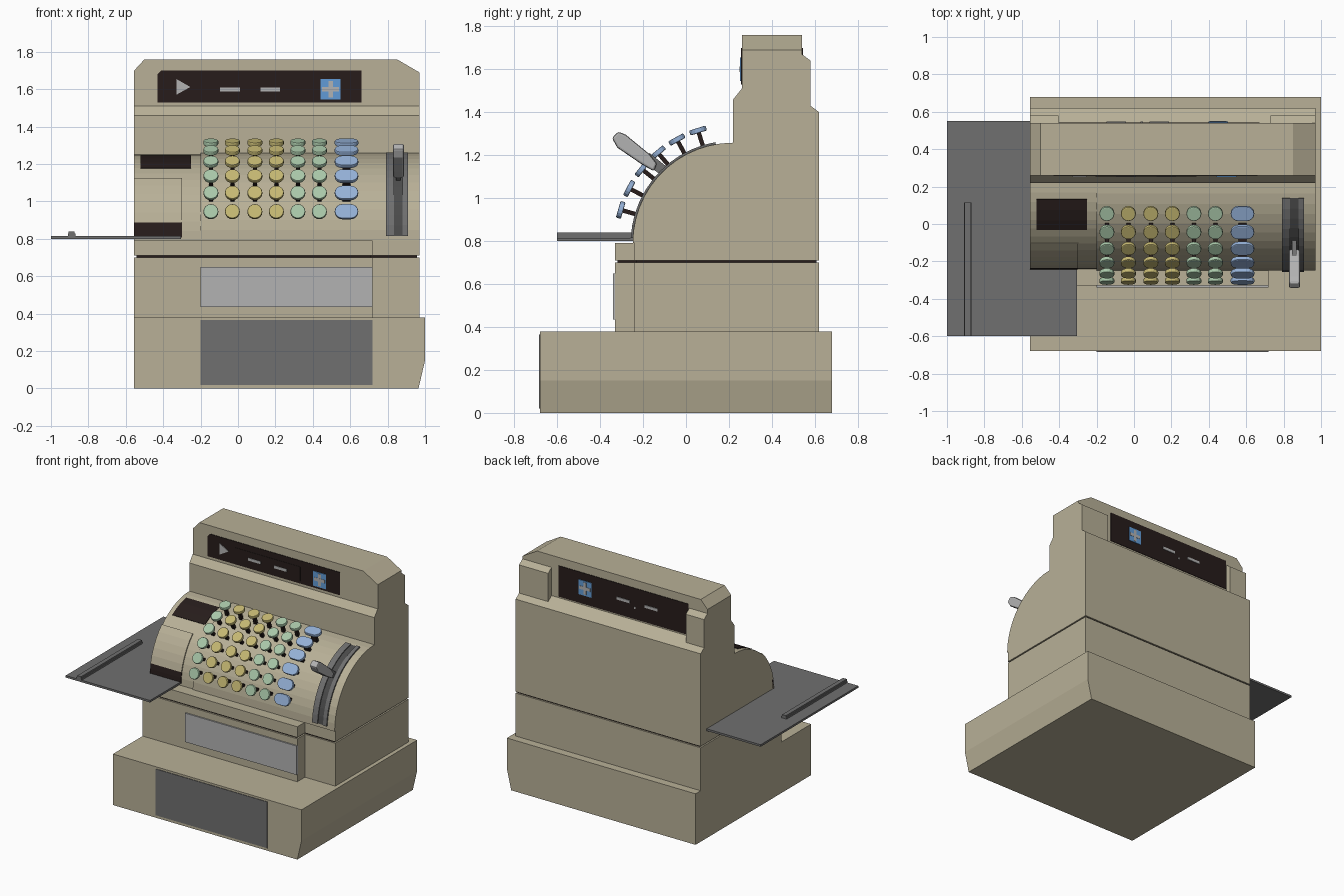
import bpy, bmesh, math
from math import sin, cos, pi, radians
from mathutils import Matrix, Vector

if "Cube" in bpy.data.objects:
    bpy.data.objects.remove(bpy.data.objects["Cube"])


def material(name, r, g, b):
    m = bpy.data.materials.new(name)
    m.diffuse_color = (r, g, b, 1)
    m.use_nodes = True
    m.node_tree.nodes["Principled BSDF"].inputs["Base Color"].default_value = m.diffuse_color
    return m


BEIGE = material("beige", 0.48, 0.435, 0.31)
DARK = material("dark_brown", 0.02, 0.012, 0.011)
GREY = material("dark_grey", 0.16, 0.16, 0.16)
SLOT = material("slot_grey", 0.07, 0.07, 0.07)
PALE = material("pale_grey", 0.45, 0.45, 0.45)
GREEN = material("green", 0.40, 0.58, 0.40)
YELLOW = material("yellow", 0.56, 0.48, 0.17)
BLUE = material("blue", 0.30, 0.44, 0.68)
SIGN = material("sign_blue", 0.12, 0.33, 0.68)

CY, CZ, R = 0.22, 0.79, 0.46          # drum axis and radius


def prism(name, pts, axis, a, b, mat, bevel=0):
    """Extrude a 2D outline along an axis from a to b."""
    put = {'x': lambda p, t: (t, p[0], p[1]),
           'y': lambda p, t: (p[0], t, p[1]),
           'z': lambda p, t: (p[0], p[1], t)}[axis]
    bm = bmesh.new()
    lo = [bm.verts.new(put(p, a)) for p in pts]
    hi = [bm.verts.new(put(p, b)) for p in pts]
    bm.faces.new(lo)
    bm.faces.new(hi)
    n = len(pts)
    for i in range(n):
        j = (i + 1) % n
        bm.faces.new((lo[i], lo[j], hi[j], hi[i]))
    bmesh.ops.recalc_face_normals(bm, faces=bm.faces)
    me = bpy.data.meshes.new(name)
    bm.to_mesh(me)
    bm.free()
    me.materials.append(mat)
    ob = bpy.data.objects.new(name, me)
    bpy.context.collection.objects.link(ob)
    if bevel:
        mod = ob.modifiers.new("bevel", 'BEVEL')
        mod.width, mod.segments = bevel, 2
    return ob


def box(name, x0, x1, y0, y1, z0, z1, mat, bevel=0):
    return prism(name, [(x0, y0), (x1, y0), (x1, y1), (x0, y1)], 'z', z0, z1, mat, bevel)


def arc(r, a0, a1, n):
    return [(CY - r * cos(radians(a0 + (a1 - a0) * i / n)),
             CZ + r * sin(radians(a0 + (a1 - a0) * i / n))) for i in range(n + 1)]


def shell(name, x0, x1, a0, a1, r1, mat, r0=R - 0.01):
    """Curved plate lying on the drum."""
    n = max(2, round((a1 - a0) / 7))
    return prism(name, arc(r1, a0, a1, n) + arc(r0, a1, a0, n), 'x', x0, x1, mat)


XL, XR = -0.555, 0.97

# Base with drawer front
prism("base", [(XL, 0), (0.965, 0), (1.0, 0.15), (1.0, 0.38), (XL, 0.38)], 'y', -0.68, 0.68, BEIGE)
box("drawer_front", -0.2, 0.72, -0.684, -0.67, 0.02, 0.365, GREY)

# Lower body, dark groove and middle band
box("lower_body", XL, XR, -0.24, 0.62, 0.38, 0.70, BEIGE)
box("lower_front", XL, 0.72, -0.33, -0.24, 0.38, 0.70, BEIGE)
box("groove_core", XL + 0.012, XR - 0.012, -0.23, 0.608, 0.69, 0.72, DARK)
box("front_groove_core", XL + 0.012, 0.708, -0.318, -0.22, 0.69, 0.72, DARK)
box("middle_band", XL, XR, -0.24, 0.62, 0.71, 0.79, BEIGE)
box("front_ledge", XL, 0.72, -0.33, -0.24, 0.71, 0.79, BEIGE)
box("front_panel", -0.2, 0.72, -0.34, -0.32, 0.435, 0.65, PALE)

# Upper body: drum front and raised rear in one side profile
prism("upper_body", [(0.62, 0.79), (0.62, 1.40), (0.54, 1.46), (0.26, 1.51), (0.22, 1.46)]
      + arc(R, 90, 0, 14), 'x', XL, XR, BEIGE)
shell("keyboard_cover", -0.2, XR, 0, 90, R + 0.008, BEIGE)

# Display head
prism("display_head", [(XL, 1.45), (XR, 1.45), (XR, 1.69), (0.85, 1.76), (-0.50, 1.76), (XL, 1.70)],
      'y', 0.26, 0.54, BEIGE)
for side, x0, x1 in (("left", XL, -0.405), ("right", 0.73, XR)):
    prism("rear_block_" + side, [(0.53, 1.40), (0.58, 1.40), (0.58, 1.64), (0.54, 1.67), (0.53, 1.67)],
          'x', x0, x1, BEIGE)

# Front display window
prism("front_window", [(-0.43, 1.53), (0.66, 1.53), (0.66, 1.70), (-0.41, 1.70), (-0.43, 1.68)],
      'y', 0.256, 0.27, DARK)
box("front_inner_frame", -0.205, 0.335, 0.254, 0.26, 1.55, 1.655, DARK)
prism("front_pointer", [(-0.33, 1.57), (-0.255, 1.612), (-0.33, 1.655)], 'y', 0.252, 0.26, PALE)

# Rear display window
box("rear_window", -0.40, 0.67, 0.53, 0.544, 1.47, 1.70, DARK)
box("rear_dot", 0.035, 0.047, 0.54, 0.547, 1.548, 1.562, PALE)


def signs(side, y, zc, sx, dashes):
    """Dashes and the blue plus sign on a display window."""
    for i, x in enumerate(dashes):
        box(f"{side}_dash_{i}", x - 0.053, x + 0.053, y - 0.004, y + 0.004, zc - 0.011, zc + 0.009, PALE)
    box(side + "_sign", sx - 0.053, sx + 0.053, y - 0.003, y + 0.003, zc - 0.055, zc + 0.055, SIGN)
    box(side + "_plus_h", sx - 0.045, sx + 0.045, y - 0.005, y + 0.005, zc - 0.012, zc + 0.012, PALE)
    box(side + "_plus_v", sx - 0.012, sx + 0.012, y - 0.0045, y + 0.0045, zc - 0.045, zc + 0.045, PALE)


signs("front", 0.255, 1.60, 0.495, (-0.042, 0.172))
signs("rear", 0.545, 1.59, 0.45, (0.135, -0.095))

# Receipt window and printer cover on the left of the drum
shell("receipt_window", -0.52, -0.25, 57, 79, R + 0.004, DARK)
shell("printer_cover", XL, -0.30, 12, 46, R + 0.008, BEIGE)
shell("printer_slot", XL, -0.30, 2, 12, R + 0.004, DARK)

# Lever track and lever
shell("lever_track", 0.79, 0.91, 3, 80, R + 0.011, SLOT)
shell("lever_rail_left", 0.79, 0.835, 3, 80, R + 0.018, GREY)
shell("lever_rail_right", 0.88, 0.91, 3, 80, R + 0.018, GREY)
prism("lever_stem", [(-0.08, 1.08), (-0.07, 1.13), (-0.17, 1.21), (-0.2, 1.17)], 'x', 0.845, 0.87, GREY)
prism("lever_handle", [(-0.15, 1.125), (-0.135, 1.16), (-0.17, 1.205), (-0.28, 1.295), (-0.315, 1.31),
                       (-0.345, 1.28), (-0.32, 1.235), (-0.21, 1.16)], 'x', 0.828, 0.888, PALE, 0.01)

# Keys: six rows around the drum, seven columns
columns = [(-0.145, GREEN), (-0.03, YELLOW), (0.09, YELLOW), (0.205, YELLOW),
           (0.32, GREEN), (0.435, GREEN), (0.58, BLUE)]


def stadium(r, half, n=8):
    pts = []
    for s, start in ((1, -pi / 2), (-1, pi / 2)):
        pts += [(s * half + r * cos(start + pi * i / n), r * sin(start + pi * i / n))
                for i in range(n + (1 if half else 0))]
    return pts


for c, (x, mat) in enumerate(columns):
    half = 0.023 if mat is BLUE else 0
    for row in range(6):
        a = radians(16 + 11.3 * row)
        rad = Vector((0, -cos(a), sin(a)))
        loc = Vector((x, CY, CZ + 0.005)) + rad * 0.545
        m = Matrix.Translation(loc) @ Matrix.Rotation(pi / 2 - a, 4, 'X')
        cap = prism(f"key_cap_{c}_{row}", stadium(0.04, half), 'z', -0.012, 0.012, mat, 0.005)
        w = 0.011 + half / 2
        stem = box(f"key_stem_{c}_{row}", -w, w, -0.01, 0.01, -0.09, -0.01, DARK)
        cap.matrix_world = m
        stem.matrix_world = m

# Side tray with rail
prism("side_tray", [(-1, -0.6), (-0.305, -0.6), (-0.305, -0.235), (XL, -0.235), (XL, 0.55), (-1, 0.55)],
      'z', 0.80, 0.815, GREY)
box("tray_rail", -0.91, -0.868, -0.6, 0.115, 0.815, 0.828, GREY)
box("tray_rail_lip", -0.905, -0.873, -0.6, 0.115, 0.828, 0.84, GREY)
